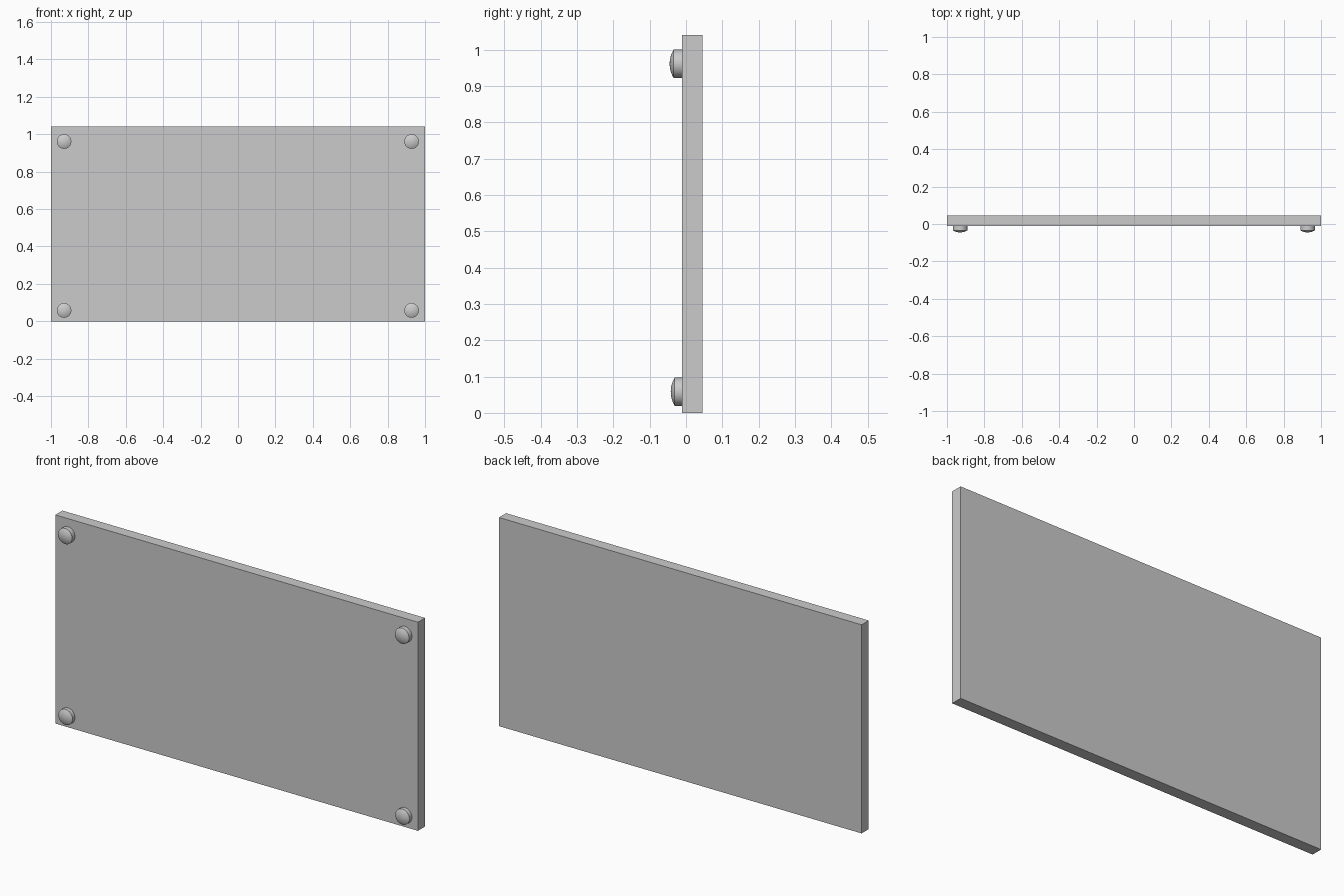
import bpy, bmesh, math

if "Cube" in bpy.data.objects:
    bpy.data.objects.remove(bpy.data.objects["Cube"])

RADIUS, RIM, DOME, SEGS = 0.039, 0.023, 0.011, 32
PANEL_FRONT, PANEL_BACK, HEIGHT = -0.011, 0.045, 1.04


def add_object(name, bm):
    bmesh.ops.recalc_face_normals(bm, faces=bm.faces)
    mesh = bpy.data.meshes.new(name)
    bm.to_mesh(mesh)
    bm.free()
    obj = bpy.data.objects.new(name, mesh)
    bpy.context.collection.objects.link(obj)
    return obj


def add_stud(name, x, z, rim):
    # Round stud with a shallow spherical cap, lathed around the y axis
    sphere = (RADIUS ** 2 + DOME ** 2) / (2 * DOME)
    half_angle = math.asin(RADIUS / sphere)
    profile = [(0, 0), (RADIUS, 0)]
    for i in range(7):
        a = half_angle * (1 - i / 6)
        profile.append((sphere * math.sin(a),
                        -rim - DOME + sphere * (1 - math.cos(a))))
    bm = bmesh.new()
    verts = [bm.verts.new((r, y, 0)) for r, y in profile]
    edges = [bm.edges.new(pair) for pair in zip(verts, verts[1:])]
    bmesh.ops.spin(bm, geom=verts + edges, cent=(0, 0, 0), axis=(0, 1, 0),
                   angle=math.tau, steps=SEGS)
    bmesh.ops.remove_doubles(bm, verts=bm.verts, dist=1e-5)
    obj = add_object(name, bm)
    obj.location = (x, PANEL_FRONT, z)
    bpy.ops.object.select_all(action='DESELECT')
    obj.select_set(True)
    bpy.context.view_layer.objects.active = obj
    bpy.ops.object.shade_smooth_by_angle(angle=math.radians(30))


# Flat rectangular panel
bm = bmesh.new()
bmesh.ops.create_cube(bm, size=1)
bmesh.ops.scale(bm, vec=(2, PANEL_BACK - PANEL_FRONT, HEIGHT), verts=bm.verts)
bmesh.ops.translate(bm, vec=(0, (PANEL_FRONT + PANEL_BACK) / 2, HEIGHT / 2),
                    verts=bm.verts)
add_object("panel", bm)

# Corner studs; the lower pair sits slightly deeper in the panel
for side, x in (("left", -0.93), ("right", 0.928)):
    add_stud(f"upper_{side}_stud", x, 0.961, RIM)
    add_stud(f"lower_{side}_stud", x, 0.058, RIM - 0.003)
